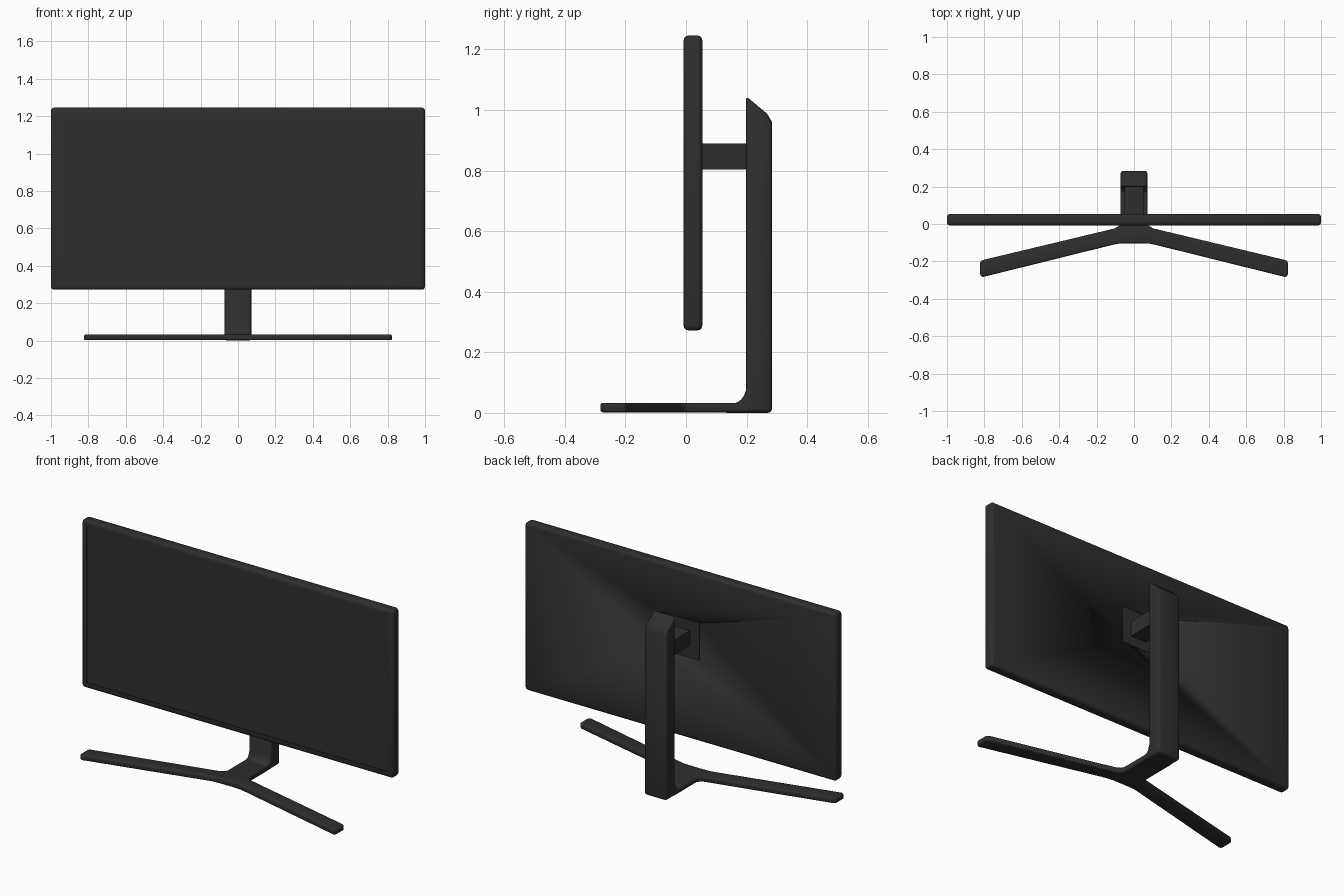
import bpy, bmesh
from mathutils import Vector

if "Cube" in bpy.data.objects:
    bpy.data.objects.remove(bpy.data.objects["Cube"])

charcoal = bpy.data.materials.new("charcoal_plastic")
charcoal.diffuse_color = (0.028, 0.028, 0.028, 1)
charcoal.use_nodes = True
charcoal.node_tree.nodes["Principled BSDF"].inputs["Base Color"].default_value = charcoal.diffuse_color


def finish(name, bm, bevel=0.0, segments=3, angle=0.6):
    """Turn a bmesh into a shaded object, with an applied edge bevel."""
    bmesh.ops.recalc_face_normals(bm, faces=bm.faces)
    if bevel:
        edges = [e for e in bm.edges if e.calc_face_angle(0) > angle]
        bmesh.ops.bevel(bm, geom=edges, offset=bevel, segments=segments,
                        profile=0.5, affect='EDGES', clamp_overlap=True)
    me = bpy.data.meshes.new(name)
    bm.to_mesh(me)
    bm.free()
    me.materials.append(charcoal)
    ob = bpy.data.objects.new(name, me)
    bpy.context.collection.objects.link(ob)
    bpy.ops.object.select_all(action='DESELECT')
    ob.select_set(True)
    bpy.context.view_layer.objects.active = ob
    bpy.ops.object.shade_smooth_by_angle(angle=0.6)
    return ob


def box(name, lo, hi, bevel=0.0):
    bm = bmesh.new()
    bmesh.ops.create_cube(bm, size=1)
    for v in bm.verts:
        v.co = Vector([(a + b) / 2 + c * (b - a) for a, b, c in zip(lo, hi, v.co)])
    return finish(name, bm, bevel)


def prism(name, points, depth, bevel):
    """Extrude a closed outline of 3D points along depth."""
    bm = bmesh.new()
    face = bm.faces.new([bm.verts.new(p) for p in points])
    new = bmesh.ops.extrude_face_region(bm, geom=[face])['geom']
    bmesh.ops.translate(bm, vec=depth,
                        verts=[g for g in new if isinstance(g, bmesh.types.BMVert)])
    return finish(name, bm, bevel)


def cut(target, cutter):
    cutter.hide_render = True
    cutter.hide_set(True)
    mod = target.modifiers.new("recess", 'BOOLEAN')
    mod.operation = 'DIFFERENCE'
    mod.solver = 'EXACT'
    mod.object = cutter


# Display panel with a shallow screen recess and a mount recess behind
display = box("display_panel", (-1, -0.008, 0.272), (1, 0.054, 1.246), 0.017)
cut(display, box("screen_cutter", (-0.966, -0.05, 0.306), (0.966, -0.004, 1.212)))
cut(display, box("mount_cutter", (-0.124, 0.036, 0.735), (0.124, 0.1, 0.96)))

# Arm joining the display to the column
box("mount_arm", (-0.05, 0.03, 0.803), (0.05, 0.21, 0.89))

# Column with sloped top and a curved foot
column = [(0.284, 0.0), (0.284, 0.96), (0.268, 0.987), (0.198, 1.046),
          (0.198, 0.075), (0.187, 0.045), (0.165, 0.033), (0.12, 0.031), (0.12, 0.0)]
prism("column", [(-0.072, y, z) for y, z in column], (0.144, 0, 0), 0.015)

# Y-shaped foot: right half outline, mirrored
half = [(0.072, 0.21), (0.072, 0.005), (0.082, -0.012), (0.105, -0.024),
        (0.81, -0.193), (0.823, -0.204), (0.823, -0.272), (0.81, -0.284),
        (0.125, -0.114), (0.09, -0.106), (0.055, -0.103)]
outline = half + [(-x, y) for x, y in reversed(half)]
prism("base_foot", [(x, y, 0.002) for x, y in outline], (0, 0, 0.031), 0.008)
